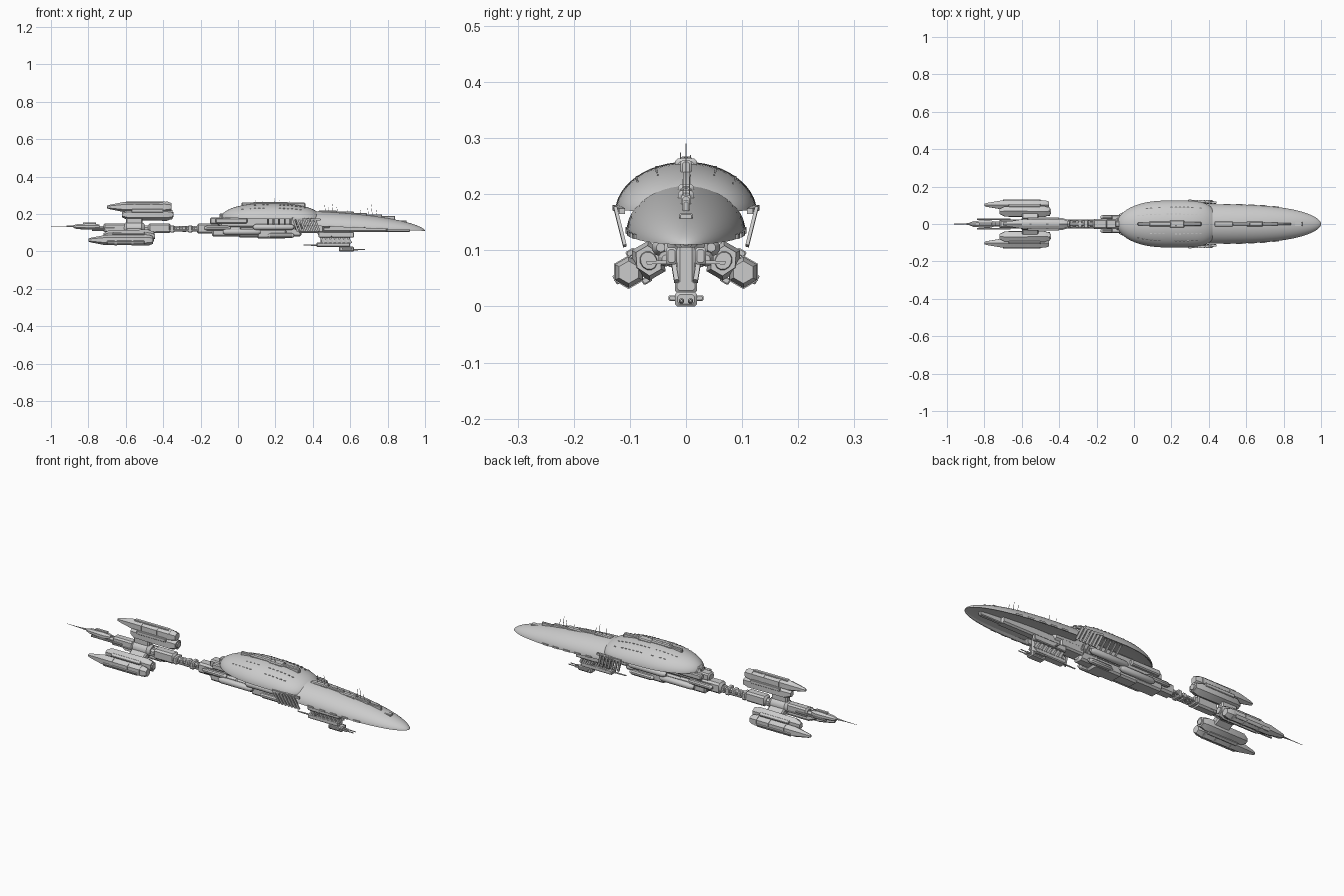
import bpy, bmesh, math, random
from mathutils import Matrix, Vector

if "Cube" in bpy.data.objects:
    bpy.data.objects.remove(bpy.data.objects["Cube"])

random.seed(4)
I = Matrix.Identity(4)


def loft(name, rings, M=I):
    """Skin a list of equal-length closed rings and cap both ends."""
    bm = bmesh.new()
    vs = [[bm.verts.new(M @ Vector(p)) for p in r] for r in rings]
    n = len(rings[0])
    for a, b in zip(vs, vs[1:]):
        for i in range(n):
            bm.faces.new((a[i], a[(i + 1) % n], b[(i + 1) % n], b[i]))
    bm.faces.new(vs[0])
    bm.faces.new(vs[-1])
    bmesh.ops.recalc_face_normals(bm, faces=bm.faces)
    me = bpy.data.meshes.new(name)
    bm.to_mesh(me)
    bm.free()
    ob = bpy.data.objects.new(name, me)
    bpy.context.collection.objects.link(ob)
    return ob


def tube(name, stations, y=0, z=0, n=12, M=I):
    """Lengthwise body; stations are (x, half width, half height)."""
    rings = []
    for x, ry, rz in stations:
        ang = [2 * math.pi * (i + .5) / n for i in range(n)]
        rings.append([(x, y + ry * math.cos(a), z + rz * math.sin(a)) for a in ang])
    loft(name, rings, M)


def block(name, x0, x1, hy, z0, z1, y=0, M=I):
    """Chamfered box; mirrored across y when off centre."""
    hz, zc = (z1 - z0) / 2, (z0 + z1) / 2
    c = min(hy, hz, (x1 - x0) / 2) * .35
    for s in ((1,) if y == 0 else (-1, 1)):
        rings = []
        for x, k in ((x0, c), (x0 + c, 0), (x1 - c, 0), (x1, c)):
            a, b = hy - k, hz - k
            pts = [(a, b - c), (a - c, b), (c - a, b), (-a, b - c),
                   (-a, c - b), (c - a, -b), (a - c, -b), (a, c - b)]
            rings.append([(x, s * y + p, zc + q) for p, q in pts])
        loft(name, rings, M)


def beam(name, p, q, w, t, tip=1):
    """Straight bar from p to q."""
    p, q = Vector(p), Vector(q)
    d = (q - p).normalized()
    u = d.cross(Vector((0, 1, 0)) if abs(d.y) < .9 else Vector((0, 0, 1))).normalized()
    v = d.cross(u)
    corners = ((1, 1), (-1, 1), (-1, -1), (1, -1))
    loft(name, [[o + u * (a * w * k) + v * (b * t * k) for a, b in corners]
                for o, k in ((p, 1), (q, tip))])


def shell(name, xs, width, rim, height, recess):
    """Domed shell with a thin rim and a recessed underside."""
    rings, n = [], 24
    for x in xs:
        w, z0, h = width(x), rim(x), height(x)
        r = [(x, w * math.cos(math.pi * i / n), z0 + h * math.sin(math.pi * i / n) ** 1.1) for i in range(n + 1)]
        r += [(x, -w * f, z0 + recess * h * k) for f, k in ((.96, .02), (.85, .7), (.5, 1), (-.5, 1), (-.85, .7), (-.96, .02))]
        rings.append(r)
    loft(name, rings)


# Rear dome shell
def dome_v(x):
    v = (x - .18) / .27
    return max(0, 1 - abs(v) ** (5 if v > 0 else 2.2)) ** .5 + .002

def dome_h(x):
    v = (x - .18) / .27
    return .082 * max(0, 1 - abs(v) ** (2.8 if v > 0 else 2.2)) ** .5 + .001

def dome_rim(x):
    return .176 - .018 * (x - .1)

dome_xs = [.18 + .27 * math.sin(math.pi * (i / 40 - .5)) for i in range(41)]
shell("rear_dome", dome_xs, lambda x: .125 * dome_v(x), dome_rim, dome_h, .25)

# Long bow shell
def bow_u(x):
    return (x - .38) / .62

def bow_w(x):
    return .105 * max(0, 1 - bow_u(x) ** 3) ** .55 + .0005

def bow_rim(x):
    return .138 - .028 * bow_u(x)

def bow_h(x):
    return .078 * max(0, 1 - bow_u(x) ** 2.5) ** .6 + .0005

bow_xs = [.38 + .62 * math.sin(math.pi / 2 * i / 36) for i in range(37)]
shell("bow_hull", bow_xs, bow_w, bow_rim, bow_h, .2)

# Ridge blocks and antennas on top of both shells
for x0, x1, hy in ((.02, .09, .008), (.08, .2, .014), (.19, .27, .02), (.26, .36, .01)):
    zt = dome_rim(x0) + max(dome_h(x0), dome_h(x1))
    block("dome_ridge", x0, x1, hy, zt - .022, zt + .006)
for x0, x1, hy in ((.43, .53, .014), (.52, .62, .009), (.6, .69, .014), (.68, .77, .009), (.76, .84, .006)):
    block("bow_ridge", x0, x1, hy, bow_rim(x1) + bow_h(x1) - .015, bow_rim(x0) + bow_h(x0) + .004)
block("nose_sensor", .86, .9, .012, .155, .166)
for x, y, z0, z1 in ((.1, 0, .25, .275), (.14, .008, .25, .27), (.2, 0, .25, .29), (.23, -.01, .25, .275), (.28, 0, .25, .272),
                     (.47, 0, .2, .255), (.49, .008, .2, .235), (.51, 0, .2, .265), (.535, -.005, .2, .24), (.59, 0, .19, .225),
                     (.66, 0, .19, .225), (.7, .006, .18, .24), (.72, 0, .18, .25), (.745, -.005, .18, .23)):
    beam("antenna", (x, y, z0), (x - .008, y, z1), .0012, .0012, .5)

# Window rows and edge hatches on the dome, hatches along the bow
for s in (-1, 1):
    for row in (.5, .72):
        for i in range(16):
            x = .02 + i * .022
            if random.random() < .75:
                a = row * math.pi / 2
                y, z = .125 * dome_v(x) * math.cos(a), dome_rim(x) + dome_h(x) * math.sin(a) ** 1.1
                beam("window", (x, s * y, z), (x + .011, s * y, z), .0015, .0015)
    for i in range(5):
        x = .48 + i * .065
        beam("bow_hatch", (x, s * bow_w(x), bow_rim(x) + .004), (x + .035, s * bow_w(x + .035), bow_rim(x + .035) + .004), .004, .003)
    # Slatted side flaps below the dome rim
    beam("flap_rail", (.29, s * .126, .176), (.44, s * .114, .17), .005, .005)
    for i in range(7):
        x = .295 + i * .019
        beam("flap_slat", (x, s * .126, .176), (x + .025, s * .109, .108), .006, .003)
        beam("inner_rib", (.16 + i * .03, s * .03, .12), (.16 + i * .03, s * .1, .185), .005, .003)

# Central keel under the shells
block("upper_keel", -.1, .5, .032, .125, .195)
block("bow_keel", .42, .8, .022, .105, .15)
block("bow_keel_tip", .78, .92, .01, .105, .135)
for x0, x1, hy, z0, z1 in ((-.22, -.1, .028, .095, .15), (-.14, .02, .038, .08, .13), (0, .13, .032, .075, .125),
                           (.1, .26, .038, .07, .12), (.24, .34, .026, .08, .13), (.32, .46, .034, .1, .145)):
    block("keel_module", x0, x1, hy, z0, z1)
for x0, x1, y, z, r in ((-.18, -.04, .036, .125, .013), (-.08, .12, .045, .105, .016), (.08, .3, .05, .13, .016), (.16, .3, .036, .085, .014)):
    for s in (-1, 1):
        tube("keel_tank", ((x0, r * .5, r * .5), (x0 + .015, r, r), (x1 - .015, r, r), (x1, r * .5, r * .5)), s * y, z, 10)
block("stern_deck", -.15, .02, .024, .145, .182)
block("stern_tower", -.1, .03, .016, .178, .202)
block("stern_side_deck", -.12, .05, .014, .15, .178, .034)

# Lower sensor pylon with slanted slats and probes
block("pylon_core", .44, .6, .016, .03, .12)
block("pylon_cheek", .43, .62, .01, .075, .105, .026)
for s in (-1, 1):
    for i in range(7):
        x = .43 + i * .024
        beam("pylon_slat", (x, s * .026, .1), (x + .03, s * .017, .045), .006, .004)
    beam("pylon_strut", (.5, 0, .08), (.5, s * .07, .078), .003, .003)
block("pylon_foot", .42, .6, .02, .024, .048)
tube("upper_probe", ((.35, .003, .003), (.42, .004, .004), (.43, .009, .009), (.54, .009, .009)), 0, .034, 8)
block("probe_body", .54, .62, .02, .0, .026)
block("probe_wing", .555, .61, .008, .01, .02, .023)
for y in (-.008, .008):
    tube("probe_barrel", ((.6, .005, .005), (.64, .005, .005), (.645, .0025, .0025), (.68, .0025, .0025)), y, .01, 8)

# Thin spine to the engine section
tube("spine", ((-.78, .014, .014), (-.5, .018, .018), (-.2, .014, .014), (-.1, .02, .02)), 0, .122, 8)
for i in range(9):
    x = -.46 + i * .032
    h = (.024, .017, .02)[i % 3]
    block("spine_segment", x, x + .024, h, .12 - h * .8, .12 + h * .8)
block("spine_collar", -.48, -.36, .025, .098, .15)
for s in (-1, 1):
    tube("spine_pipe", ((-.72, .005, .005), (-.15, .005, .005)), s * .02, .112, 6)

# Tail and spike
tube("tail_body", ((-.88, .008, .008), (-.86, .016, .014), (-.8, .022, .018), (-.77, .022, .018), (-.74, .012, .012)), 0, .133, 8)
tube("tail_spike", ((-1, .0008, .0008), (-.93, .002, .002), (-.87, .006, .006)), 0, .135, 8)
block("tail_fairing", -.72, -.6, .022, .105, .15)
block("tail_side_rod", -.84, -.66, .004, .12, .128, .026)
block("tail_top_box", -.83, -.76, .008, .145, .156)

# Engine hub with three radial nacelles
tube("engine_hub", ((-.61, .022, .022), (-.595, .034, .034), (-.515, .034, .034), (-.5, .022, .022)), 0, .125, 12)
for k in range(3):
    T = Matrix.Translation((0, 0, .12)) @ Matrix.Rotation(math.radians(120 * k), 4, 'X')
    block("nacelle_pylon", -.6, -.51, .018, .01, .07, M=T)
    N = T @ Matrix.Translation((0 if k == 0 else -.1, 0, 0))
    tube("nacelle_inner", ((-.62, .016, .014), (-.59, .034, .03), (-.38, .036, .033), (-.365, .03, .027), (-.35, .028, .024)), 0, .077, 6, N)
    tube("nacelle_outer", ((-.7, .008, .007), (-.685, .013, .012), (-.61, .027, .027), (-.375, .028, .028), (-.355, .02, .02)), 0, .118, 6, N)
    block("nacelle_cap", -.6, -.4, .009, .138, .147, M=N)
    block("nacelle_side_panel", -.57, -.4, .006, .088, .106, .028, M=N)
    for x in (-.56, -.47, -.4):
        tube("nacelle_band", ((x, .03, .03), (x + .012, .03, .03)), 0, .118, 6, N)
    tube("intake_ring", ((-.36, .02, .018), (-.345, .016, .014)), 0, .077, 12, N)

# Smooth curved surfaces, keep hard edges
bpy.ops.object.select_all(action='SELECT')
bpy.context.view_layer.objects.active = bpy.data.objects["rear_dome"]
bpy.ops.object.shade_smooth_by_angle(angle=math.radians(32))
